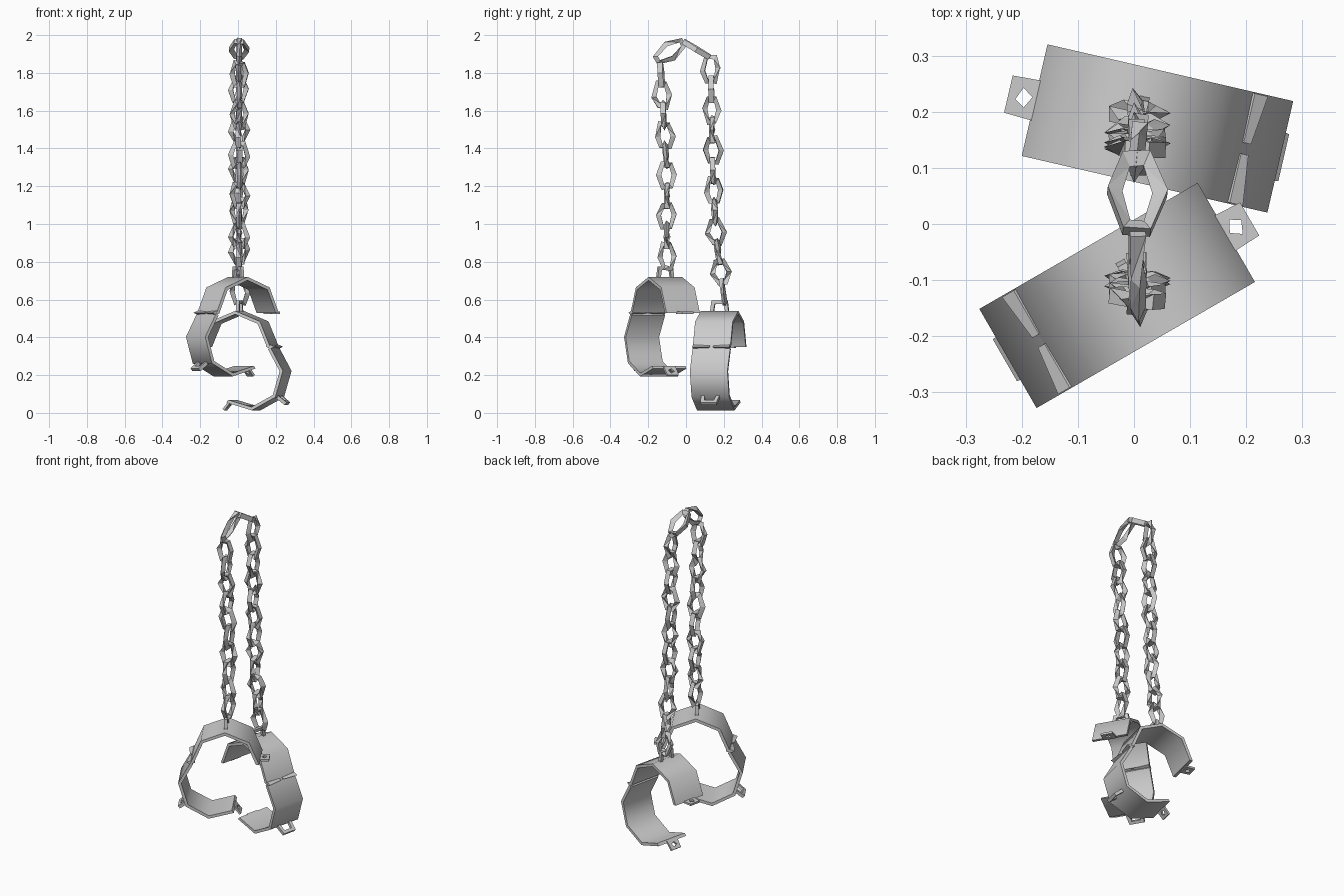
import bpy, bmesh, random
from math import sin, cos, pi, radians
from mathutils import Matrix, Vector

if "Cube" in bpy.data.objects:
    bpy.data.objects.remove(bpy.data.objects["Cube"])

random.seed(4)
R, THICK, HALF_W = 0.19, 0.018, 0.102


def finish(name, bm, mat, smooth=False):
    bmesh.ops.recalc_face_normals(bm, faces=bm.faces[:])
    me = bpy.data.meshes.new(name)
    bm.to_mesh(me)
    bm.free()
    me.transform(mat)
    ob = bpy.data.objects.new(name, me)
    bpy.context.collection.objects.link(ob)
    if smooth:
        bpy.ops.object.select_all(action='DESELECT')
        ob.select_set(True)
        bpy.context.view_layer.objects.active = ob
        bpy.ops.object.shade_smooth_by_angle(angle=radians(50))
    return ob


def rings_to_mesh(rings, closed):
    """Skin a list of equal-sized point rings."""
    bm = bmesh.new()
    vs = [[bm.verts.new(p) for p in ring] for ring in rings]
    n = len(vs[0])
    for i in range(len(vs) if closed else len(vs) - 1):
        a, b = vs[i], vs[(i + 1) % len(vs)]
        for j in range(n):
            bm.faces.new((a[j], a[(j + 1) % n], b[(j + 1) % n], b[j]))
    if not closed:
        bm.faces.new(vs[0])
        bm.faces.new(vs[-1])
    return bm


def band():
    """Half ring of four straight segments."""
    rings = []
    for k in range(5):
        a = pi * k / 4
        rings.append([(r * cos(a), y, r * sin(a)) for r, y in
                      ((R, -HALF_W), (R, HALF_W), (R - THICK, HALF_W), (R - THICK, -HALF_W))])
    return rings_to_mesh(rings, False)


def staple():
    """Squared loop standing on the crown of a band."""
    w = 0.009
    rings = []
    for y, z, ny, nz in ((-.042, R - .01, -1, 0), (-.034, R + .045, -1, 1),
                         (.034, R + .045, 1, 1), (.042, R - .01, 1, 0)):
        rings.append([(sx * w, y + s * ny * w, z + s * nz * w)
                      for sx, s in ((-1, -1), (1, -1), (1, 1), (-1, 1))])
    return rings_to_mesh(rings, False)


def lug():
    """Flat plate with a square-ish hole at the free end."""
    outer = [(.178, -.037), (.238, -.034), (.238, .034), (.178, .037)]
    inner = [(.195, -.004), (.214, -.017), (.224, .006), (.206, .017)]
    rings = [[(x, y, z) for x, y in pts] for pts, z in
             ((outer, -.006), (outer, .006), (inner, .006), (inner, -.006))]
    return rings_to_mesh(rings, True)


def knuckle(y0, y1, r0, r1):
    """Tapered four-sided hinge barrel."""
    rings = [[(-R + r * 1.5 * cos(k * pi / 2), y, r * .7 * sin(k * pi / 2)) for k in range(4)]
             for y, r in ((y0, r0), (y1, r1))]
    return rings_to_mesh(rings, False)


def cuff(name, loc, angle, swing):
    top = Matrix.Translation(loc) @ Matrix.Rotation(angle, 4, 'Z')
    low = (top @ Matrix.Translation((-R, 0, 0)) @ Matrix.Rotation(swing, 4, 'Y')
           @ Matrix.Translation((R, 0, 0)) @ Matrix.Rotation(pi, 4, 'X'))
    for part, m in (("upper", top), ("lower", low)):
        finish(f"{name}_{part}_band", band(), m, True)
        finish(f"{name}_{part}_staple", staple(), m)
        finish(f"{name}_{part}_lug", lug(), m)
    finish(name + "_hinge_a", knuckle(-.1, -.01, .016, .009), top)
    finish(name + "_hinge_b", knuckle(.01, .1, .009, .016), top)


def link(name, y, z, direction, face_on, length=.152, width=.112):
    """Six-segment link with a triangular wire."""
    wire = .018
    d = Vector((0, direction[0], direction[1])).normalized()
    x = Vector((1, 0, 0))
    side, nrm = (x.cross(d), x) if face_on else (x, d.cross(x))
    rings = []
    for k in range(6):
        a = k * pi / 3 + random.uniform(-.12, .12)
        c = Vector(((width / 2 - wire * .8) * cos(a), 0, (length / 2 - wire * .8) * sin(a) / .866))
        out = Vector((cos(a), 0, sin(a)))
        t = random.choice((0, pi))
        rings.append([c + out * wire * cos(t + j * 2 * pi / 3)
                      + Vector((0, wire * .9 * sin(t + j * 2 * pi / 3), 0)) for j in range(3)])
        if t:  # keep ring start aligned with its neighbours
            rings[-1] = rings[-1][2:] + rings[-1][:2]
    m = Matrix((side, nrm, d)).transposed().to_4x4()
    spin = Matrix.Rotation(radians(random.uniform(-9, 9)), 4, 'Z')
    bm = rings_to_mesh(rings, True)
    bmesh.ops.triangulate(bm, faces=bm.faces[:])
    finish(name, bm, Matrix.Translation((.006, y, z)) @ m @ spin)


def chain(name, path, count, first_face_on):
    """Alternating links spread along a y, z path."""
    z0, z1 = path[0][1], path[-1][1]
    for i in range(count):
        z = z0 + (z1 - z0) * i / (count - 1)
        for (ya, za), (yb, zb) in zip(path, path[1:]):
            if z <= zb + 1e-6:
                break
        y = ya + (yb - ya) * (z - za) / (zb - za)
        link(f"{name}_{i + 1}", y, z, ((yb - ya) + random.uniform(-.03, .03) * (zb - za), zb - za),
             (i % 2 == 0) == first_face_on)


# Two open cuffs
cuff("front_cuff", (0, -.11, .53), radians(30), radians(51))
cuff("rear_cuff", (.008, .178, .35), radians(167), radians(51))

# Hanging chain runs
chain("front_chain", [(-.1, .83), (-.1, 1.26), (-.132, 1.79)], 10, True)
chain("rear_chain", [(.197, .64), (.158, .95), (.145, 1.2), (.132, 1.82)], 12, False)

# Two links folded over the top
link("top_link_front", -.082, 1.918, (.83, .56), True, .185, .105)
link("top_link_rear", .055, 1.925, (.83, -.5), False, .17, .118)
